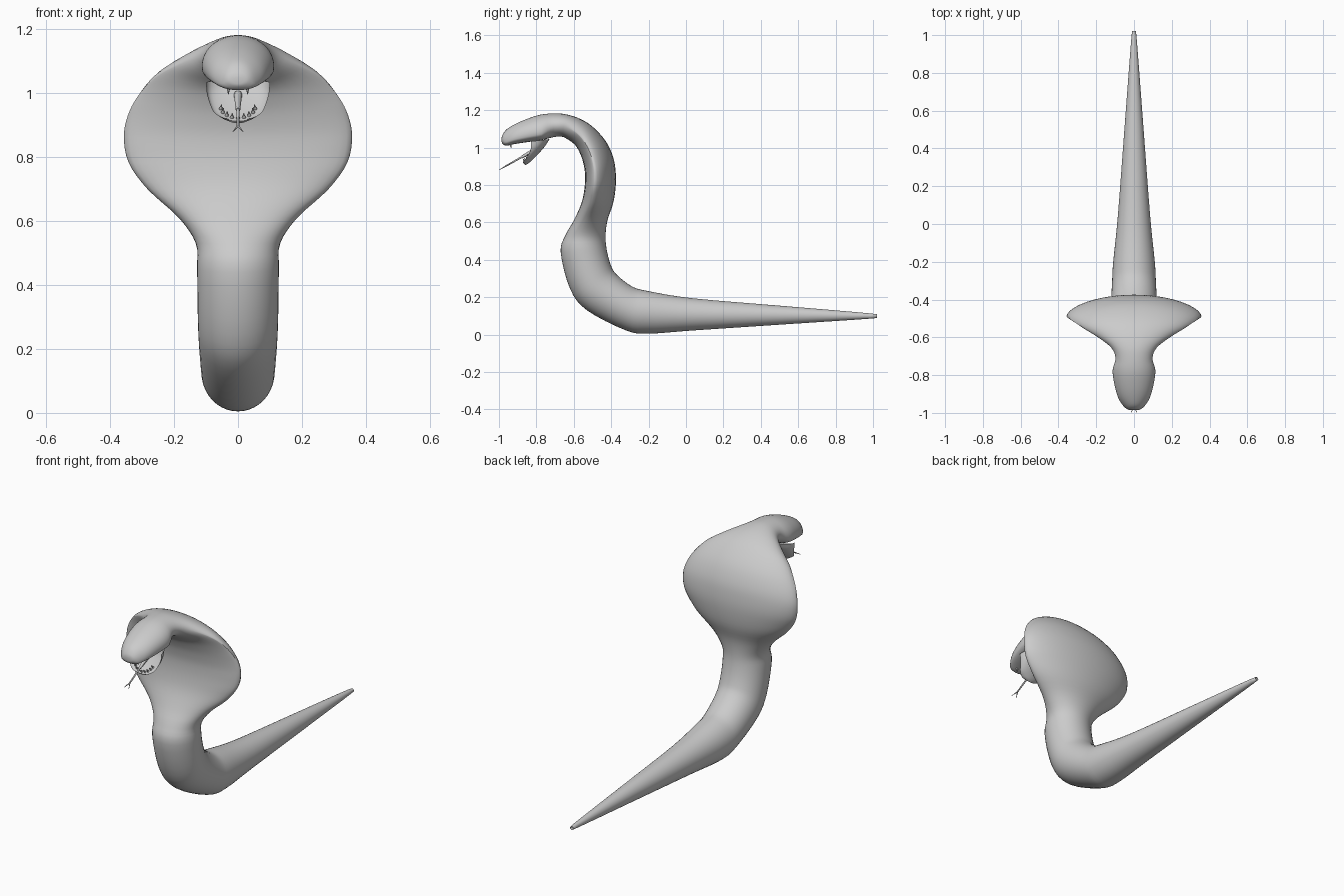
import bpy, bmesh, math
from mathutils import Vector

if "Cube" in bpy.data.objects:
    bpy.data.objects.remove(bpy.data.objects["Cube"])

grey = bpy.data.materials.new("grey")
grey.diffuse_color = (0.6, 0.6, 0.6, 1)
grey.use_nodes = True
grey.node_tree.nodes["Principled BSDF"].inputs["Base Color"].default_value = grey.diffuse_color


def finish(bm, name, angle=50):
    """Turn a bmesh into a smooth shaded grey object."""
    bmesh.ops.recalc_face_normals(bm, faces=bm.faces)
    mesh = bpy.data.meshes.new(name)
    bm.to_mesh(mesh)
    bm.free()
    mesh.materials.append(grey)
    obj = bpy.data.objects.new(name, mesh)
    bpy.context.collection.objects.link(obj)
    bpy.ops.object.select_all(action='DESELECT')
    obj.select_set(True)
    bpy.context.view_layer.objects.active = obj
    bpy.ops.object.shade_smooth_by_angle(angle=math.radians(angle))
    return obj


def clamp(v):
    return max(0, min(1, v))


def smooth_rings(rings, steps=4):
    """Catmull-Rom interpolation of every ring value."""
    out = []
    n = len(rings)
    for i in range(n - 1):
        p = [rings[max(0, min(n - 1, i + k))] for k in (-1, 0, 1, 2)]
        for s in range(steps):
            t = s / steps
            out.append([0.5 * (2 * b + (c - a) * t + (2 * a - 5 * b + 4 * c - d) * t * t
                               + (3 * b - a - 3 * c + d) * t ** 3) for a, b, c, d in zip(*p)])
    return out + [list(rings[-1])]


def loft(bm, rings, shape, sides):
    """Ring: back y, z, front y, z, half width. shape() gives rim position and roundness."""
    rows = []
    for ring in smooth_rings(rings):
        ay, az, by, bz, w = ring
        a, b = Vector((0, ay, az)), Vector((0, by, bz))
        f, back, front = shape(ring)
        rim = a.lerp(b, f)
        row = []
        for k in range(sides):
            ang = 2 * math.pi * k / sides
            s = math.sin(ang)
            p = rim + ((a - rim) * abs(s) ** back if s >= 0 else (b - rim) * abs(s) ** front)
            p.x = w * math.cos(ang)
            row.append(bm.verts.new(p))
        rows.append(row)
    for r0, r1 in zip(rows, rows[1:]):
        for k in range(sides):
            j = (k + 1) % sides
            bm.faces.new((r0[k], r0[j], r1[j], r1[k]))
    bm.faces.new(rows[0])
    bm.faces.new(rows[-1])


def body_shape(ring):
    """Round tail and neck, thin hooded edges, flat-bottomed head."""
    ay, az, by, bz, w = ring
    hood = clamp((w - .13) / .2) * clamp((az - .5) / .1)
    head = clamp((-.71 - by) / .06) * clamp((az - 1.0) / .05) * clamp((by + .99) / .02)
    overhang = clamp((az - .85) / .25) * clamp(hood * 2)
    return .5 + .18 * hood + .15 * head, 1 + .2 * hood, 1 + .7 * overhang - .4 * head


# Tapering tail by rule
tail = [(1.0, .104, 1.0, .09, .008)]
for t in (0, .4, .8):
    y, r = .985 - 1.185 * t, .014 + .09 * t
    tail.append((y, .099 + .011 * t + r, y, .099 + .011 * t - r, r))

# Base and raised neck
neck = [
    (-.2, .232, -.2, .005, .11),
    (-.29, .258, -.32, .022, .116),
    (-.375, .325, -.53, .13, .123),
    (-.405, .38, -.62, .245, .126),
    (-.425, .46, -.67, .44, .128),
    (-.43, .53, -.645, .53, .132),
]
# Spread hood
hood = [
    (-.42, .61, -.60, .61, .185),
    (-.39, .70, -.56, .70, .283),
    (-.376, .79, -.543, .78, .342),
    (-.376, .87, -.54, .86, .357),
    (-.39, .95, -.55, .92, .345),
    (-.43, 1.035, -.565, .965, .315),
    (-.50, 1.112, -.59, 1.01, .262),
    (-.57, 1.155, -.63, 1.042, .185),
    (-.645, 1.178, -.665, 1.058, .12),
]
# Upper head and snout
head = [
    (-.71, 1.182, -.71, 1.055, .098),
    (-.78, 1.175, -.77, 1.04, .113),
    (-.85, 1.153, -.84, 1.03, .105),
    (-.91, 1.127, -.92, 1.018, .085),
    (-.958, 1.098, -.963, 1.01, .058),
    (-.98, 1.07, -.982, 1.022, .034),
    (-.986, 1.052, -.986, 1.036, .01),
]
bm = bmesh.new()
loft(bm, tail + neck + hood + head, body_shape, 40)
finish(bm, "body_hood_and_head", 60)

# Open lower jaw: the rim lies in front of the hollow floor
jaw = [
    (-.77, 1.04, -.73, 1.045, .1),
    (-.785, 1.0, -.755, 1.005, .096),
    (-.825, .95, -.80, .955, .078),
    (-.855, .922, -.84, .917, .055),
    (-.866, .913, -.86, .906, .03),
]
bm = bmesh.new()
loft(bm, jaw, lambda r: (-1.5 + .6 * clamp((1.0 - r[1]) / .08), .7, 1), 32)
finish(bm, "lower_jaw")


def cone(bm, base, tip, r1, r2):
    """Small tapered rod from base to tip."""
    base, tip = Vector(base), Vector(tip)
    d = tip - base
    m = d.to_track_quat('Z', 'Y').to_matrix().to_4x4()
    m.translation = (base + tip) / 2
    bmesh.ops.create_cone(bm, cap_ends=True, segments=8, radius1=r1,
                          radius2=r2, depth=d.length, matrix=m)


# Forked tongue: thick root, thin shaft, two prongs
bm = bmesh.new()
root, middle, fork = (0, -.79, .997), (0, -.88, .948), (0, -.968, .898)
cone(bm, root, middle, .013, .007)
cone(bm, middle, fork, .005, .004)
for side in (-1, 1):
    cone(bm, fork, (side * .016, -.999, .88), .0035, .001)
finish(bm, "forked_tongue")

# Lower teeth follow the jaw curve
bm = bmesh.new()
for i in range(9):
    ang = math.pi * (i + .5) / 9
    x, drop = .055 * math.cos(ang), math.sin(ang)
    y, z = -.832 - .028 * drop, .957 - .035 * drop
    cone(bm, (x, y, z), (x * .95, y - .012, z + .014), .006, .001)
finish(bm, "lower_teeth")

# Two short fangs under the upper jaw
bm = bmesh.new()
for side in (-1, 1):
    cone(bm, (side * .03, -.94, 1.022), (side * .03, -.934, .997), .007, .001)
finish(bm, "fangs")
